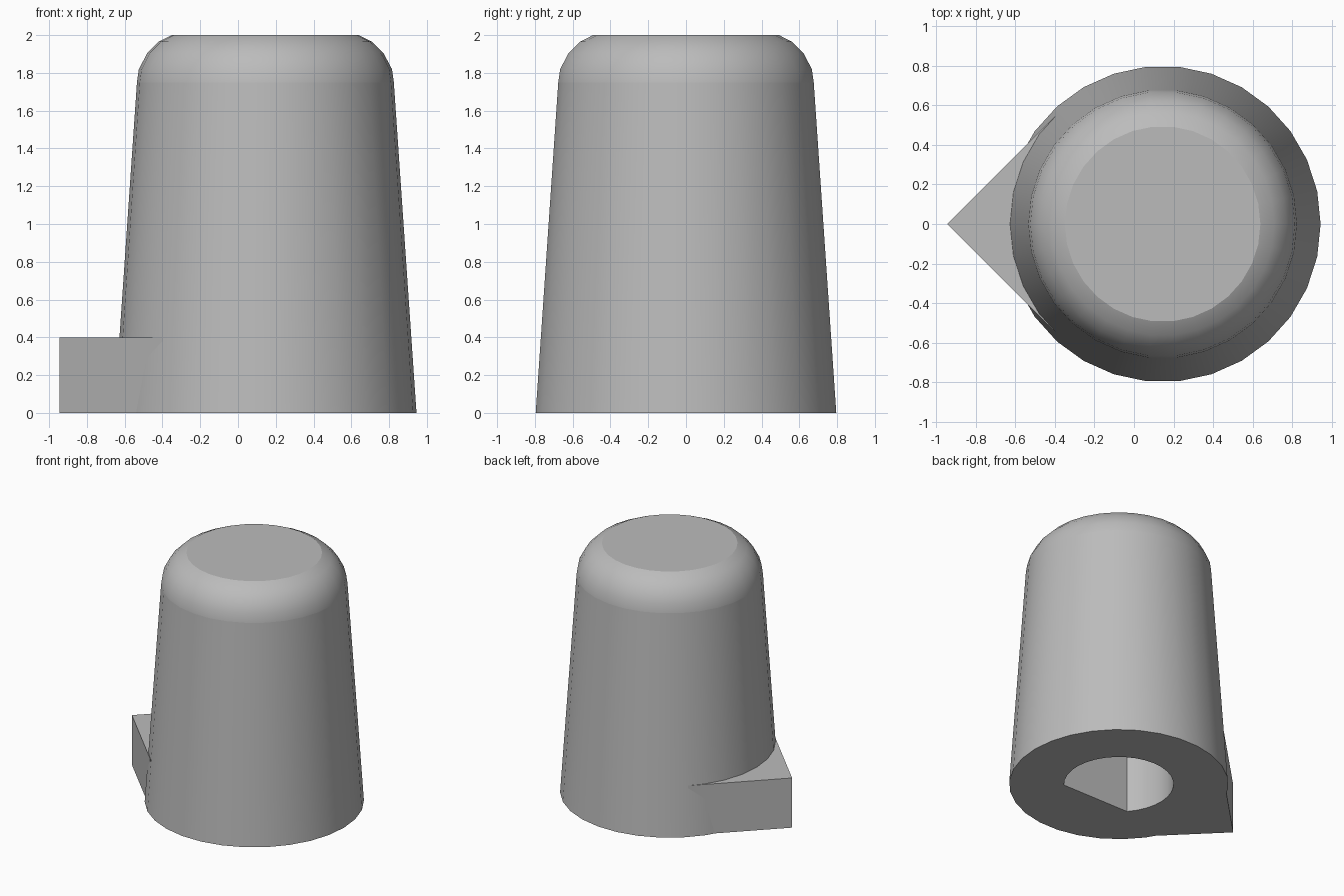
import bpy, bmesh
from math import cos, sin, pi, radians, sqrt, asin

if "Cube" in bpy.data.objects:
    bpy.data.objects.remove(bpy.data.objects["Cube"], do_unlink=True)

AXIS_X = 0.145   # centre of the round body
SIDES = 30

grey = bpy.data.materials.new("plain grey")
grey.use_nodes = True
grey.diffuse_color = (0.5, 0.5, 0.5, 1)
grey.node_tree.nodes["Principled BSDF"].inputs["Base Color"].default_value = (0.5, 0.5, 0.5, 1)


def loft(name, rings):
    """Closed solid through a list of equal-length point rings."""
    bm = bmesh.new()
    loops = [[bm.verts.new(p) for p in ring] for ring in rings]
    for low, high in zip(loops, loops[1:]):
        for i in range(len(low)):
            j = (i + 1) % len(low)
            bm.faces.new((low[i], low[j], high[j], high[i]))
    bm.faces.new(loops[0][::-1])
    bm.faces.new(loops[-1])
    bmesh.ops.recalc_face_normals(bm, faces=bm.faces)
    mesh = bpy.data.meshes.new(name)
    bm.to_mesh(mesh)
    bm.free()
    mesh.materials.append(grey)
    obj = bpy.data.objects.new(name, mesh)
    bpy.context.collection.objects.link(obj)
    return obj


def circle(radius, z):
    return [(AXIS_X + radius * cos(2 * pi * i / SIDES), radius * sin(2 * pi * i / SIDES), z)
            for i in range(SIDES)]


def prism(name, outline, bottom, top):
    return loft(name, [[(x, y, z) for x, y in outline] for z in (bottom, top)])


def select_only(obj):
    bpy.ops.object.select_all(action='DESELECT')
    obj.select_set(True)
    bpy.context.view_layer.objects.active = obj


# Tapered body and rounded cap
body = loft("knob_body", [circle(0.8, 0), circle(0.68, 1.75)])
cap_profile = [(0.68, 1.75), (0.67, 1.82), (0.625, 1.905), (0.565, 1.965), (0.495, 2.0)]
cap = loft("rounded_cap", [circle(r, z) for r, z in cap_profile])

# D-shaped shaft hole, flat towards the front
hole_radius, flat_y = 0.4, -0.265
start = asin(flat_y / hole_radius)
sweep = pi - 2 * start
outline = [(AXIS_X + hole_radius * cos(start + sweep * i / 24),
            hole_radius * sin(start + sweep * i / 24)) for i in range(25)]
cutter = prism("shaft_hole_cutter", outline, -0.2, 1.2)
cutter.hide_render = True
cut = body.modifiers.new("shaft_hole", 'BOOLEAN')
cut.operation = 'DIFFERENCE'
cut.solver = 'EXACT'
cut.object = cutter
select_only(body)
bpy.ops.object.modifier_apply(modifier=cut.name)
bpy.data.objects.remove(cutter, do_unlink=True)

# Pointer wedge, with sides running tangent into the body
reach = 1.09
prism("pointer", [(AXIS_X - reach, 0), (AXIS_X - reach / 2, -reach / 2),
                  (AXIS_X - reach / 2, reach / 2)], 0, 0.4)

for obj in (body, cap):
    select_only(obj)
    bpy.ops.object.shade_smooth_by_angle(angle=radians(25))
